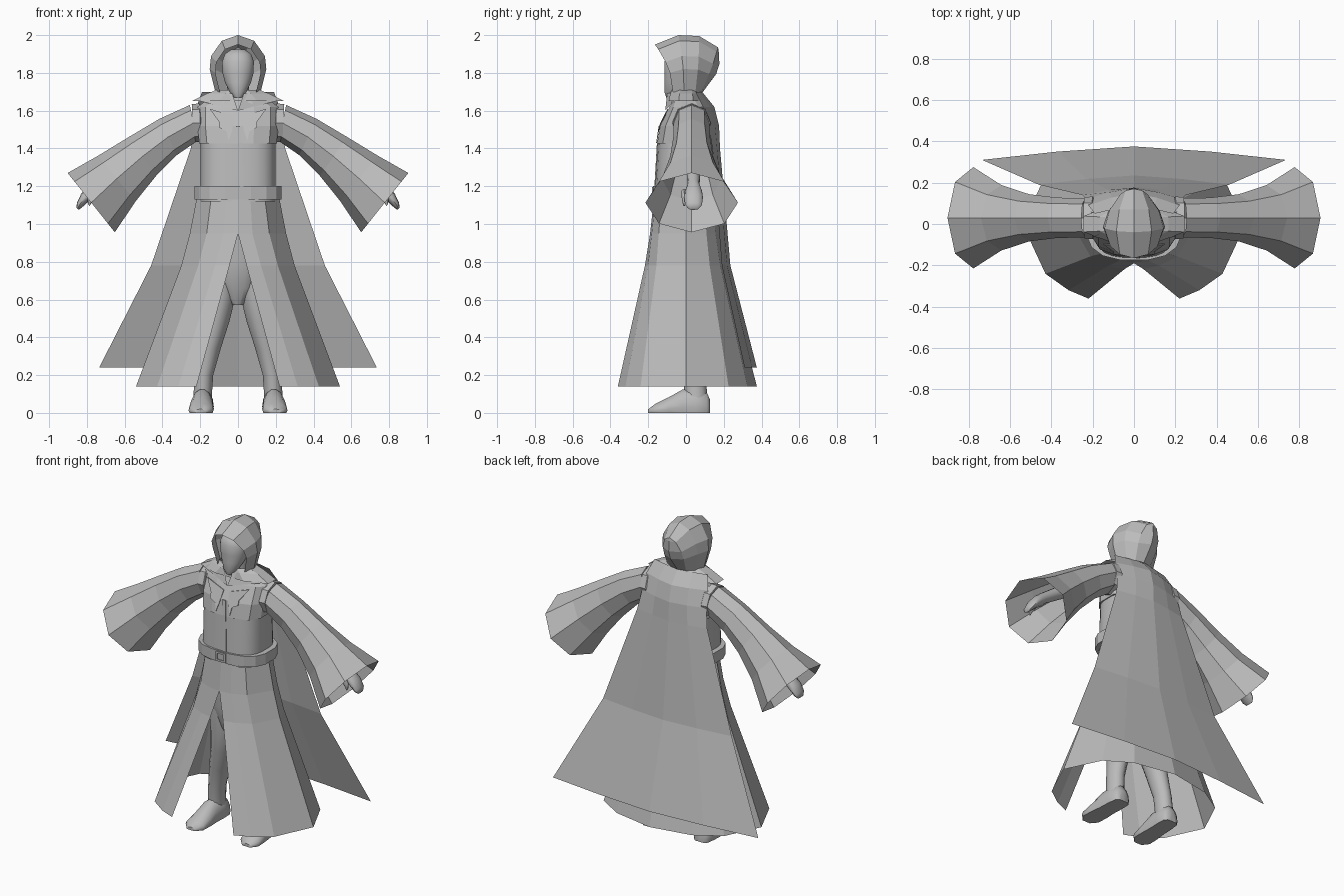
import bpy, bmesh, math

cube = bpy.data.objects.get("Cube")
if cube:
    bpy.data.objects.remove(cube, do_unlink=True)

grey = bpy.data.materials.new("cloth_grey")
grey.use_nodes = True
COLOR = (0.5, 0.5, 0.5, 1)
grey.diffuse_color = COLOR
grey.node_tree.nodes["Principled BSDF"].inputs["Base Color"].default_value = COLOR


def finish(name, bm, smooth):
    bmesh.ops.remove_doubles(bm, verts=bm.verts, dist=.0005)
    bmesh.ops.recalc_face_normals(bm, faces=bm.faces)
    mesh = bpy.data.meshes.new(name)
    bm.to_mesh(mesh)
    bm.free()
    mesh.materials.append(grey)
    obj = bpy.data.objects.new(name, mesh)
    bpy.context.collection.objects.link(obj)
    if smooth:
        bpy.ops.object.select_all(action='DESELECT')
        obj.select_set(True)
        bpy.context.view_layer.objects.active = obj
        bpy.ops.object.shade_smooth_by_angle(angle=math.radians(50))


def loft(name, rings, closed=True, cap=True, smooth=False):
    """Skin a list of equal-length point rings."""
    bm = bmesh.new()
    rows = [[bm.verts.new(point) for point in ring_points] for ring_points in rings]
    count = len(rows[0])
    for lower, upper in zip(rows, rows[1:]):
        for i in range(count if closed else count - 1):
            j = (i + 1) % count
            bm.faces.new((lower[i], lower[j], upper[j], upper[i]))
    if closed and cap:
        bm.faces.new(rows[0])
        bm.faces.new(rows[-1])
    finish(name, bm, smooth)


def flip(point):
    return (-point[0], point[1], point[2])


def pair(name, rings, **options):
    loft("left_" + name, rings, **options)
    loft("right_" + name, [[flip(point) for point in row] for row in rings], **options)


def symmetric(half):
    """Mirror a half row that ends on the centre line."""
    return half + [flip(point) for point in half[-2::-1]]


def turn(count, offset=0.0):
    """Cosine and sine of evenly spaced angles."""
    angles = [2 * math.pi * (i + offset) / count for i in range(count)]
    return [(math.cos(angle), math.sin(angle)) for angle in angles]


def ring(z, rx, ry, cx=0, cy=0, sides=12, power=1.0):
    """Level ring, boxier for a smaller power."""
    return [(cx + rx * math.copysign(abs(c) ** power, c),
             cy + ry * math.copysign(abs(s) ** power, s), z) for c, s in turn(sides, 0.5)]


def tilted(x, y, z, half_x, half_z, half_y, sides=8):
    """Ring spanned by a slanted axis in x and z, and the y axis."""
    return [(x + half_x * c, y + half_y * s, z + half_z * c) for c, s in turn(sides)]


def plate(name, outline, y_at, thick=0.005):
    """Thin flat piece laid on the front of the body."""
    loft(name, [[(x, y_at(z) - depth, z) for x, z in outline] for depth in (0, thick)])


# Torso, chest and belt
loft("belly", [ring(z, .2, ry, sides=24, power=.7) for z, ry in ((1.12, .168), (1.43, .15))], smooth=True)
loft("chest", [ring(z, rx, ry, cy=cy, power=.7) for z, rx, ry, cy in
               ((1.425, .21, .157, 0), (1.52, .22, .15, .01), (1.62, .22, .11, .02), (1.69, .12, .07, .01))])
loft("belt", [ring(z, .235, .176, sides=16, power=.75) for z in (1.13, 1.2)])
loft("hips", [ring(z, rx, ry) for z, rx, ry in
              ((1.13, .19, .13), (.8, .18, .13), (.66, .12, .1), (.57, .03, .06))], smooth=True)


def buckle_bar(name, x, z, width, height):
    plate(name, [(x - width, z - height), (x + width, z - height),
                 (x + width, z + height), (x - width, z + height)], lambda z: -.176)


# Buckle frame
for side, sign in (("left", 1), ("right", -1)):
    buckle_bar("buckle_" + side, sign * .03, 1.165, .006, .03)
for side, sign in (("top", 1), ("bottom", -1)):
    buckle_bar("buckle_" + side, 0, 1.165 + sign * .025, .03, .006)


# Lapels and front closures follow the slope of the body
def chest_y(z):
    return -.153 + max(0, z - 1.43) * .15 + max(0, z - 1.52) * .37


def belly_y(z):
    return -.149 - (1.43 - z) * .058


lapel = [(.02, 1.57), (.15, 1.61), (.1, 1.54), (.1, 1.51), (.06, 1.49), (.05, 1.44), (.03, 1.5)]
plate("left_lapel", lapel, chest_y)
plate("right_lapel", [(-x, z) for x, z in lapel], chest_y)
plate("chest_closure", [(-.01, 1.52), (.01, 1.52), (.02, 1.43), (0, 1.43)], chest_y)
plate("belly_closure", [(0, 1.43), (.02, 1.43), (.03, 1.2), (.01, 1.2)], belly_y)

# Mantle over the shoulders and crossed collar
loft("mantle", [ring(z, rx, ry, sides=8) for z, rx, ry in
                ((1.71, .12, .08), (1.69, .18, .09), (1.65, .265, .1))], cap=False)
pair("collar", [[(.12, -.03, 1.71), (.03, -.1, 1.69)], [(.2, -.06, 1.65), (0, -.11, 1.6)]], closed=False)


# Skirt, split at the front
def skirt_row(z, rx, ry, slit):
    front = [slit + (rx - slit) * t for t in (0, .3, .65, 1)]
    back = [rx * t for t in (.8, .5, 0)]
    depth = lambda x: ry * math.sqrt(max(0, 1 - (x / rx) ** 2))
    return symmetric([(x, -depth(x), z) for x in front] + [(x, .95 * depth(x), z) for x in back])


loft("skirt", [skirt_row(*row) for row in
               ((1.13, .22, .17, 0), (.95, .255, .19, 0), (.78, .3, .22, .045), (.14, .54, .395, .22))],
     closed=False)

# Cape: height, half width, edge y, centre y
loft("cape", [symmetric([(width * t, centre + (edge - centre) * t ** 1.4, z) for t in (1, .5, 0)])
              for z, width, edge, centre in
              ((1.7, .19, .05, .085), (1.62, .22, .09, .15), (1.52, .23, .12, .175),
               (1.4, .25, .14, .18), (.78, .46, .19, .235), (.24, .735, .31, .375))], closed=False)


# Hood: arcs from the front rim to the back of the head
def hood_arc(width, y_low, y_high, height, bulge):
    return symmetric([(width * across, y_low + (y_high - y_low) * up ** 2 + bulge * math.sin(math.pi * up),
                       1.7 + height * up)
                      for across, up in ((.8, 0), (1, .4), (.95, .63), (.57, .9), (0, 1))])


loft("hood", [hood_arc(*arc) for arc in
              ((.12, -.07, -.165, .25, 0), (.15, -.01, -.04, .3, 0), (.125, .05, .07, .295, .01),
               (.07, .08, .17, .235, .03), (0, .09, .17, .235, .06))], closed=False)

# Face and neck
loft("face", [ring(z, rx, ry, cy=cy, sides=20) for z, rx, ry, cy in
              ((1.67, .02, .02, -.085), (1.7, .045, .045, -.07), (1.75, .07, .07, -.045),
               (1.8, .083, .075, -.04), (1.86, .085, .075, -.04), (1.9, .07, .06, -.035),
               (1.925, .035, .03, -.03))], smooth=True)
loft("neck", [ring(z, .06, .06) for z in (1.62, 1.78)], smooth=True)


# Sleeves widen towards the cuff
def sleeve_ring(t):
    flare = t ** 3
    return tilted(.235 + .542 * t, .03, 1.535 - .422 * t ** 1.25,
                  .02 + .105 * t, .095 + .062 * flare, .095 + .15 * flare)


pair("sleeve", [sleeve_ring(i / 4) for i in range(5)], cap=False)
pair("armhole", [tilted(x, .03, 1.535, .005, radius, radius) for x, radius in
                 ((.19, .09), (.2, .103), (.24, .1))])

# Arms, hands and thumbs
pair("arm", [tilted(x, .04, z, thick, thick, width, sides=12) for x, z, thick, width in
             ((.3, 1.48, .035, .05), (.55, 1.33, .03, .04), (.73, 1.21, .024, .032), (.77, 1.175, .025, .045),
              (.81, 1.14, .02, .05), (.84, 1.1, .013, .044), (.85, 1.08, .005, .025))], smooth=True)
pair("thumb", [tilted(x, -.01, z, radius, radius, radius) for x, z, radius in
               ((.76, 1.17, .015), (.785, 1.13, .012), (.79, 1.1, .005))], smooth=True)

# Legs: height, centre x, centre y, radius
pair("leg", [ring(z, radius, radius * 1.2, cx, cy, sides=14) for z, cx, cy, radius in
             ((.8, .09, .01, .09), (.62, .095, .01, .085), (.48, .115, .015, .07),
              (.34, .15, .03, .06), (.2, .18, .045, .05), (.05, .19, .055, .05))], smooth=True)

# Boots, lofted heel to toe: y, half width, height
pair("boot", [[(.19 - y * .04 + width * c, y, height * max(0, .25 + .75 * s)) for c, s in turn(14)]
              for y, width, height in
              ((.128, .035, .07), (.11, .055, .11), (.05, .06, .13), (-.02, .06, .125),
               (-.09, .066, .085), (-.16, .066, .05), (-.2, .03, .02))], smooth=True)
